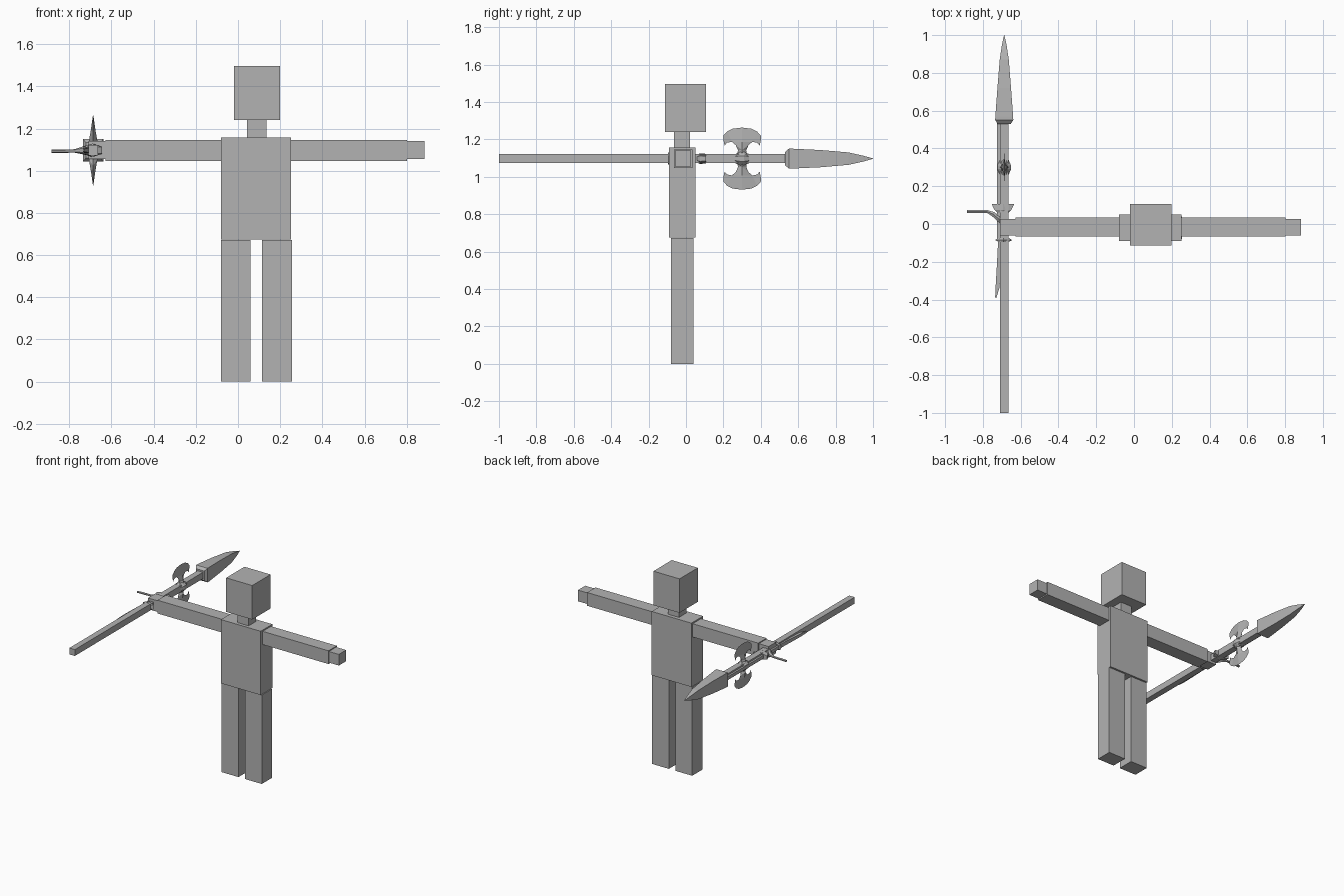
import bpy, bmesh, math
from mathutils import Vector

if "Cube" in bpy.data.objects:
    bpy.data.objects.remove(bpy.data.objects["Cube"])

grey = bpy.data.materials.new("plain grey")
grey.diffuse_color = (0.45, 0.45, 0.45, 1)
grey.use_nodes = True
grey.node_tree.nodes["Principled BSDF"].inputs["Base Color"].default_value = grey.diffuse_color

SX, SZ = -0.687, 1.097          # axis of the spear


def finish(name, bm):
    bmesh.ops.recalc_face_normals(bm, faces=bm.faces[:])
    mesh = bpy.data.meshes.new(name)
    bm.to_mesh(mesh)
    bm.free()
    mesh.materials.append(grey)
    ob = bpy.data.objects.new(name, mesh)
    bpy.context.collection.objects.link(ob)
    return ob


def box(name, x, y, z):
    """Box from (min, max) ranges."""
    bm = bmesh.new()
    bmesh.ops.create_cube(bm, size=1)
    for v in bm.verts:
        v.co = [(r[0] + r[1]) / 2 + c * (r[1] - r[0]) for c, r in zip(v.co, (x, y, z))]
    return finish(name, bm)


def loft(name, sections, sides=4):
    """Skin of polygons along a path: sections are (centre, half width, half height)."""
    bm = bmesh.new()
    rings = []
    pts = [Vector(s[0]) for s in sections]
    n = math.cos(math.pi / sides)
    for i, (c, a, b) in enumerate(sections):
        t = (pts[min(i + 1, len(pts) - 1)] - pts[max(i - 1, 0)]).normalized()
        u = t.cross(Vector((0, 0, 1))).normalized()
        w = u.cross(t)
        ring = []
        for k in range(sides):
            q = 2 * math.pi * (k + 0.5) / sides
            ring.append(bm.verts.new(pts[i] + u * (a * math.cos(q) / n) + w * (b * math.sin(q) / n)))
        rings.append(ring)
    for r, s in zip(rings, rings[1:]):
        for k in range(sides):
            j = (k + 1) % sides
            bm.faces.new((r[k], r[j], s[j], s[k]))
    bm.faces.new(rings[0])
    bm.faces.new(rings[-1])
    return finish(name, bm)


# Figure
box("head", (-0.02, 0.198), (-0.113, 0.106), (1.24, 1.497))
box("neck", (0.043, 0.135), (-0.065, 0.022), (1.155, 1.24))
box("torso", (-0.08, 0.252), (-0.09, 0.05), (0.675, 1.157))
for side, x0 in (("right", -0.08), ("left", 0.115)):
    box(side + "_leg", (x0, x0 + 0.14), (-0.08, 0.04), (0, 0.672))
box("right_arm", (-0.628, -0.08), (-0.065, 0.035), (1.047, 1.147))
box("left_arm", (0.252, 0.802), (-0.065, 0.035), (1.047, 1.147))
box("right_hand", (-0.71, -0.628), (-0.06, 0.027), (1.056, 1.14))
box("left_hand", (0.802, 0.885), (-0.06, 0.027), (1.056, 1.14))

# Spear shaft and its four-sided head
box("spear_shaft", (SX - 0.023, SX + 0.023), (-1, 0.545), (SZ - 0.024, SZ + 0.024))
loft("spear_head", [((SX, y, SZ), a, b) for y, a, b in (
    (0.53, 0.034, 0.036), (0.55, 0.048, 0.053), (0.57, 0.047, 0.053), (0.72, 0.036, 0.046),
    (0.87, 0.024, 0.033), (0.95, 0.012, 0.015), (1.0, 0.001, 0.001))])


# Double crescent axe, ridged in the middle and sharp at the rim
def axe_blade(name, sign):
    half = [(0, 0.166), (0.05, 0.16), (0.08, 0.145), (0.1, 0.123), (0.1, 0.1), (0.094, 0.07),
            (0.08, 0.085), (0.055, 0.09), (0.034, 0.072), (0.022, 0.045), (0.03, 0)]
    ridge = [(0.001, 0.166), (0.012, 0.09), (0.02, 0.045), (0.026, 0)]
    bm = bmesh.new()
    for s in (1, -1):
        rim = [bm.verts.new((SX, 0.3 + s * y, SZ + sign * z)) for y, z in half]
        bm.faces.new(rim[2:8])      # thin horn
        for f in (1, -1):
            mid = [bm.verts.new((SX + f * t, 0.3, SZ + sign * z)) for t, z in ridge]
            for group in ((mid[0], rim[0], rim[1], rim[2]),
                          (mid[0], rim[2], rim[7], mid[1]),
                          (mid[1], rim[7], rim[8], mid[2]),
                          (mid[2], rim[8], rim[9]),
                          (mid[2], rim[9], rim[10], mid[3])):
                bm.faces.new(group)
    bmesh.ops.remove_doubles(bm, verts=bm.verts[:], dist=0.0005)
    return finish(name, bm)


axe_blade("upper_axe_blade", 1)
axe_blade("lower_axe_blade", -1)
loft("axe_hub", [((SX, y, SZ), r, r) for y, r in
                 ((0.262, 0.024), (0.29, 0.036), (0.31, 0.036), (0.338, 0.024))], 8)

# Collars either side of the hand
loft("front_collar", [((SX - 0.007, y, SZ), a, b) for y, a, b in
                      ((0.06, 0.03, 0.018), (0.075, 0.045, 0.025), (0.107, 0.06, 0.022))], 6)
loft("rear_collar", [((SX - 0.003, y, SZ), a, 0.028) for y, a in
                     ((-0.095, 0.025), (-0.085, 0.045), (-0.075, 0.03))], 6)

# Slim fittings beside the shaft
loft("side_rod", [((SX - 0.028, y, SZ), 0.009, 0.012) for y in (-0.08, 0.54)])
loft("side_spike", [((SX - 0.022, -0.08, SZ), 0.01, 0.015), ((SX - 0.027, -0.22, SZ), 0.012, 0.013),
                    ((SX - 0.036, -0.34, SZ), 0.01, 0.01), ((SX - 0.045, -0.39, SZ), 0.003, 0.006)])
loft("curved_prong", [((-0.885, 0.065, 1.092), 0.008, 0.007), ((-0.775, 0.065, 1.094), 0.008, 0.007),
                      ((-0.745, 0.052, 1.096), 0.012, 0.014), ((-0.72, 0.03, SZ), 0.013, 0.02),
                      ((-0.7, 0.012, SZ), 0.012, 0.022)], 6)
